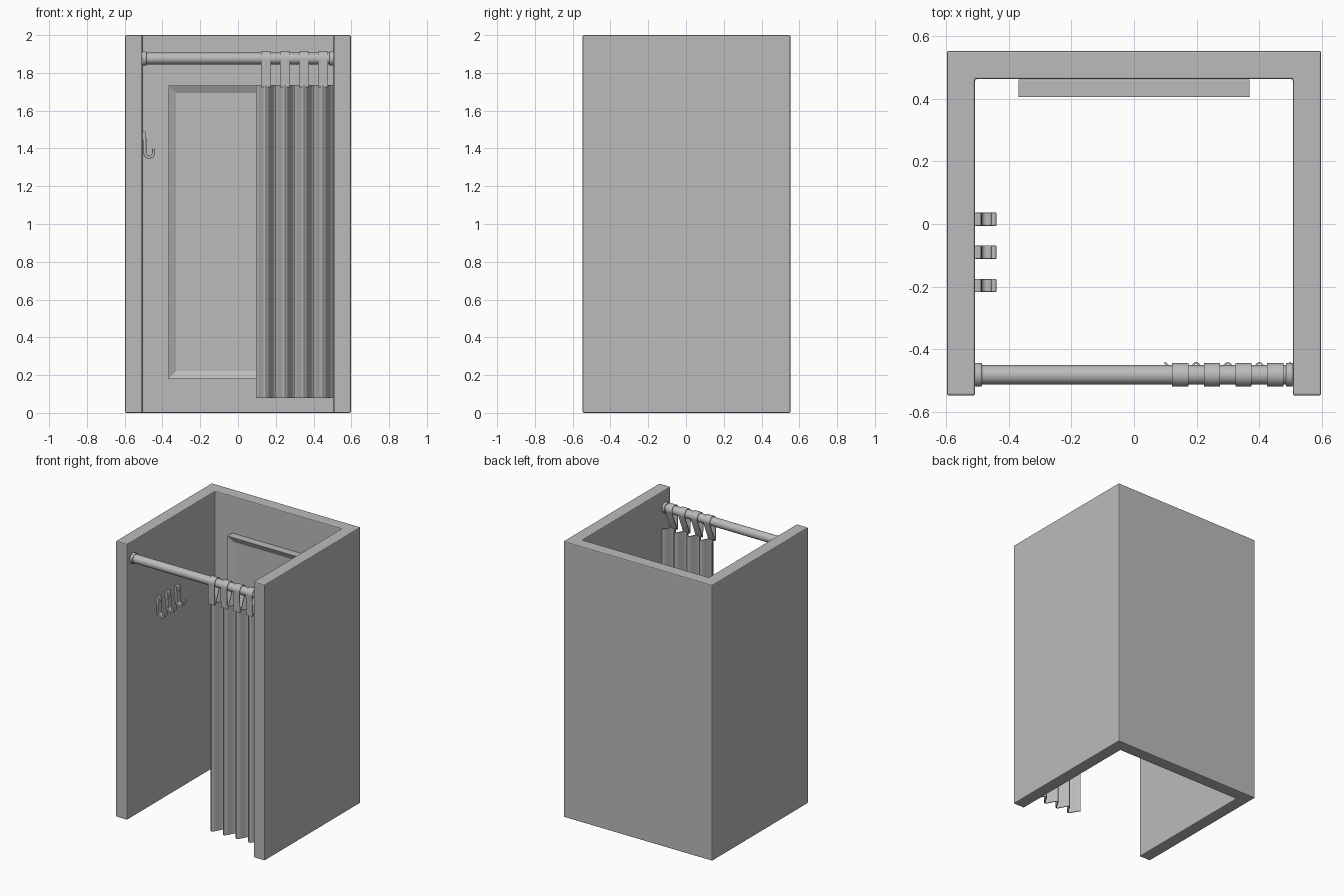
import bpy, bmesh
from math import sin, cos, pi, radians
from mathutils import Vector

cube = bpy.data.objects.get("Cube")
if cube:
    bpy.data.objects.remove(cube)

GREY = (0.5, 0.5, 0.5, 1)
mat = bpy.data.materials.new("plain grey")
mat.use_nodes = True
mat.diffuse_color = GREY
mat.node_tree.nodes["Principled BSDF"].inputs["Base Color"].default_value = GREY


def finish(name, bm, bevel=0, segments=2, smooth=False):
    bmesh.ops.recalc_face_normals(bm, faces=bm.faces)
    mesh = bpy.data.meshes.new(name)
    bm.to_mesh(mesh)
    bm.free()
    mesh.materials.append(mat)
    ob = bpy.data.objects.new(name, mesh)
    bpy.context.collection.objects.link(ob)
    if bevel:
        mod = ob.modifiers.new("soft edges", "BEVEL")
        mod.width, mod.segments, mod.limit_method = bevel, segments, "ANGLE"
    if smooth:
        bpy.ops.object.select_all(action="DESELECT")
        ob.select_set(True)
        bpy.context.view_layer.objects.active = ob
        bpy.ops.object.shade_smooth_by_angle(angle=radians(40))
    return ob


def prism(name, points, direction, **kw):
    """Extrude a closed outline of 3D points along a direction."""
    bm = bmesh.new()
    face = bm.faces.new([bm.verts.new(p) for p in points])
    ext = bmesh.ops.extrude_face_region(bm, geom=[face], use_keep_orig=True)
    verts = [g for g in ext["geom"] if isinstance(g, bmesh.types.BMVert)]
    bmesh.ops.translate(bm, verts=verts, vec=direction)
    return finish(name, bm, **kw)


def ribbon(line, t):
    """Outline of a strip of thickness t around an open 2D path."""
    line = [Vector(p) for p in line]
    sides = ([], [])
    for i, p in enumerate(line):
        d = (line[min(i + 1, len(line) - 1)] - line[max(i - 1, 0)]).normalized()
        n = Vector((-d.y, d.x)) * t / 2
        sides[0].append(p + n)
        sides[1].append(p - n)
    return sides[0] + sides[1][::-1]


def rod_part(name, x0, x1, r, bevel=0):
    ring = [(x0, ROD_Y + r * cos(a * pi / 16), ROD_Z + r * sin(a * pi / 16))
            for a in range(32)]
    prism(name, ring, (x1 - x0, 0, 0), bevel=bevel, smooth=True)


# Three walls, open at the front
W, IN, FRONT, BACK, BACK_IN = 0.597, 0.507, -0.547, 0.552, 0.462
plan = [(-W, FRONT), (-IN, FRONT), (-IN, BACK_IN), (IN, BACK_IN),
        (IN, FRONT), (W, FRONT), (W, BACK), (-W, BACK)]
prism("walls", [(x, y, 0) for x, y in plan], (0, 0, 2), bevel=0.006)

# Mirror: a slab with an inset, recessed pane
bm = bmesh.new()
bmesh.ops.create_cube(bm, size=1)
for v in bm.verts:
    v.co = (v.co.x * 0.738, 0.432 + v.co.y * 0.058, 0.957 + v.co.z * 1.555)
pane = min(bm.faces, key=lambda f: f.calc_center_median().y)
bmesh.ops.inset_region(bm, faces=[pane], thickness=0.058)
bmesh.ops.translate(bm, verts=pane.verts, vec=(0, 0.02, 0))
finish("mirror", bm, bevel=0.003)

# Curtain rod with an end flange on each wall
ROD_Y, ROD_Z = -0.481, 1.876
rod_part("curtain_rod", -IN, IN, 0.031)
for side, name in ((-1, "right_flange"), (1, "left_flange")):
    rod_part(name, side * IN, side * 0.485, 0.038, bevel=0.004)

# Curtain: wavy sheet gathered at the left
TOP, BOTTOM, FOLD = 1.735, 0.08, 0.101
x0 = 0.097
wave = [(x0 + i * FOLD / 16, -0.478 + 0.035 * cos(i * pi / 8)) for i in range(65)]
prism("curtain", [(p.x, p.y, BOTTOM) for p in ribbon(wave, 0.006)],
      (0, 0, TOP - BOTTOM), smooth=True)

# Fabric tabs looped over the rod, pinched together at the curtain
for i in range(4):
    x = x0 + (i + 0.5) * FOLD - 0.026
    arc = [(ROD_Y + 0.035 * cos(radians(a)), ROD_Z + 0.035 * sin(radians(a)))
           for a in range(-10, 191, 10)]
    path = [(-0.506, TOP - 0.01)] + arc + [(-0.512, TOP - 0.01)]
    prism(f"curtain_tab_{i + 1}", [(x, p.x, p.y) for p in ribbon(path, 0.005)],
          (0.052, 0, 0), smooth=True)

# Three coat hooks on the right wall
R = 0.023
for i, y in enumerate((0.015, -0.09, -0.196)):
    bend = [(-0.470 - R * cos(a * pi / 10), 1.377 - R * sin(a * pi / 10))
            for a in range(11)]
    path = [(-0.493, 1.455)] + bend + [(-0.447, 1.397)]
    prism(f"coat_hook_{i + 1}",
          [(p.x, y - 0.021, p.y) for p in ribbon(path, 0.016)],
          (0, 0.042, 0), bevel=0.002, smooth=True)
    plate = [(-IN, 1.445), (-0.487, 1.445), (-0.487, 1.485), (-0.491, 1.49), (-IN, 1.49)]
    prism(f"hook_plate_{i + 1}", [(px, y - 0.021, pz) for px, pz in plate],
          (0, 0.042, 0), bevel=0.002)
